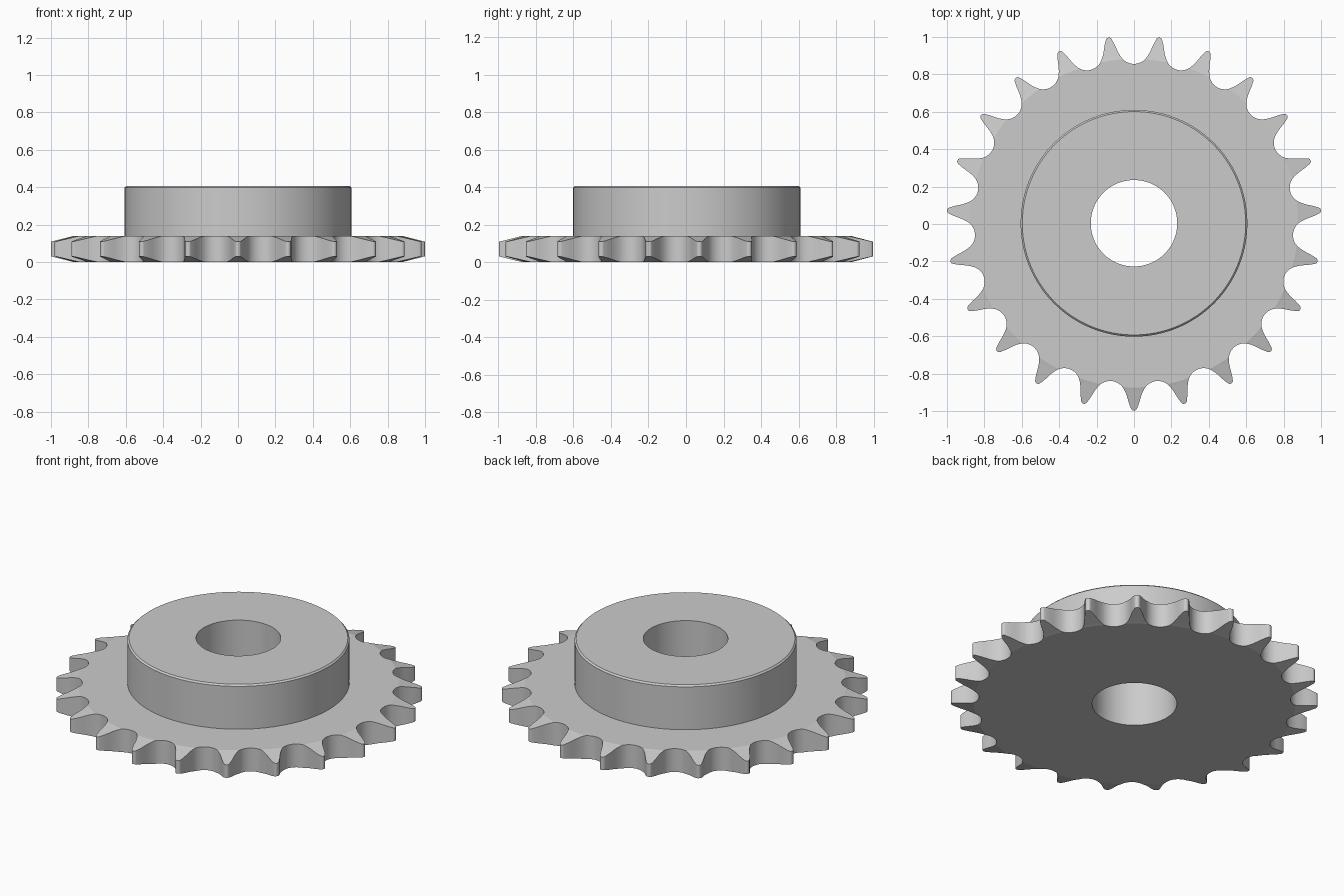
import bpy
import bmesh
from math import sin, cos, acos, atan2, hypot, pi, radians

cube = bpy.data.objects.get("Cube")
if cube:
    bpy.data.objects.remove(cube)

TEETH = 23
HALF = pi / TEETH            # half the angle of one tooth
PITCH_R, SEAT_R = 0.935, 0.083
CREASE_R, SLOPE = 0.878, 0.25  # where the tooth chamfer begins, and its slope
PLATE_Z, HUB_Z, CHAMFER = 0.14, 0.407, 0.009
HUB_R, BORE_R = 0.606, 0.231
CENTRE_Y = 0.004


def arc(path, a0, a1, radius, steps):
    """Continue a path with a tangent arc; the heading turns from a0 to a1."""
    turn = radius if a1 > a0 else -radius
    x, y = path[-1]
    cx, cy = x - turn * sin(a0), y + turn * cos(a0)
    for i in range(1, steps + 1):
        a = a0 + (a1 - a0) * i / steps
        path.append((cx + turn * sin(a), cy - turn * cos(a)))


# Half of a tooth gap: seat, working curve, topping curve, rounded tip
crease_a = acos((PITCH_R**2 + SEAT_R**2 - CREASE_R**2) / (2 * PITCH_R * SEAT_R))
seat_a, work_a, top_a = radians(52.4), radians(68), radians(58)
root = [(0, PITCH_R - SEAT_R)]
arc(root, 0, crease_a, SEAT_R, 5)
flank = [root[-1]]
arc(flank, crease_a, seat_a, SEAT_R, 1)
arc(flank, seat_a, work_a, 0.21, 3)
arc(flank, work_a, top_a, 0.33, 3)
px, py = flank[-1]
tip_r = (py * sin(HALF) - px * cos(HALF)) / cos(pi / 2 - HALF - top_a)
arc(flank, top_a, -HALF, tip_r, 8)


def polar(path):
    """Angle from the tooth axis, and radius."""
    return [(HALF - atan2(x, y), hypot(x, y)) for x, y in path]


root, flank = polar(root), polar(flank)
crease = flank[0][0]

# Root outline of one tooth, in order of rising angle
tooth_root = [(-a, r) for a, r in root]
tooth_root += [(crease * t, CREASE_R) for t in (-0.5, 0, 0.5)]
tooth_root += root[:0:-1]
SPAN, FIRST, LAST = len(tooth_root), len(root) - 1, len(root) + 3
axes = [-pi / 2 + 2 * HALF * k for k in range(TEETH)]
outline = [(axis + a, r) for axis in axes for a, r in tooth_root]

bm = bmesh.new()


def vert(a, r, z):
    return bm.verts.new((r * cos(a), r * sin(a) + CENTRE_Y, z))


def ring(z, radius=None):
    return [vert(a, radius or r, z) for a, r in outline]


# Plate faces, hub and bore as one chain of rings
rings = [ring(PLATE_Z), ring(PLATE_Z, HUB_R), ring(HUB_Z - CHAMFER, HUB_R),
         ring(HUB_Z, HUB_R - CHAMFER), ring(HUB_Z, BORE_R), ring(0, BORE_R), ring(0)]
count = len(outline)
for lower, upper in zip(rings, rings[1:]):
    for i in range(count):
        j = (i + 1) % count
        bm.faces.new((lower[i], lower[j], upper[j], upper[i]))
top, bottom = rings[0], rings[-1]

# Gap walls
for i in range(count):
    if not FIRST <= i % SPAN < LAST:
        j = (i + 1) % count
        bm.faces.new((top[i], top[j], bottom[j], bottom[i]))

# Teeth, chamfered on both faces
for k, axis in enumerate(axes):
    start = k * SPAN
    levels = []
    for base, z0, sign in ((top, PLATE_Z, -1), (bottom, 0, 1)):
        heights = [z0 + sign * SLOPE * (r - CREASE_R) for a, r in flank]
        arc_verts = base[start + FIRST:start + LAST + 1]
        left, right = [arc_verts[-1]], [arc_verts[0]]
        for (a, r), z in list(zip(flank, heights))[1:-1]:
            left.append(vert(axis + a, r, z))
            right.append(vert(axis - a, r, z))
        tip = vert(axis, flank[-1][1], heights[-1])
        bm.faces.new(arc_verts + [left[1], right[1]])
        for i in range(1, len(left) - 1):
            bm.faces.new((right[i], left[i], left[i + 1], right[i + 1]))
        bm.faces.new((right[-1], left[-1], tip))
        levels.append((left + [tip], right + [tip]))
    for upper, lower in zip(*levels):
        for i in range(len(upper) - 1):
            bm.faces.new((upper[i], upper[i + 1], lower[i + 1], lower[i]))

bmesh.ops.recalc_face_normals(bm, faces=bm.faces)
mesh = bpy.data.meshes.new("sprocket_wheel")
bm.to_mesh(mesh)
bm.free()

# Plain grey steel
steel = bpy.data.materials.new("grey_steel")
steel.use_nodes = True
grey = (0.6, 0.6, 0.6, 1)
steel.diffuse_color = grey
steel.node_tree.nodes["Principled BSDF"].inputs["Base Color"].default_value = grey
mesh.materials.append(steel)

wheel = bpy.data.objects.new("sprocket_wheel", mesh)
bpy.context.collection.objects.link(wheel)
bpy.ops.object.select_all(action='DESELECT')
wheel.select_set(True)
bpy.context.view_layer.objects.active = wheel
bpy.ops.object.shade_smooth_by_angle(angle=radians(12))
